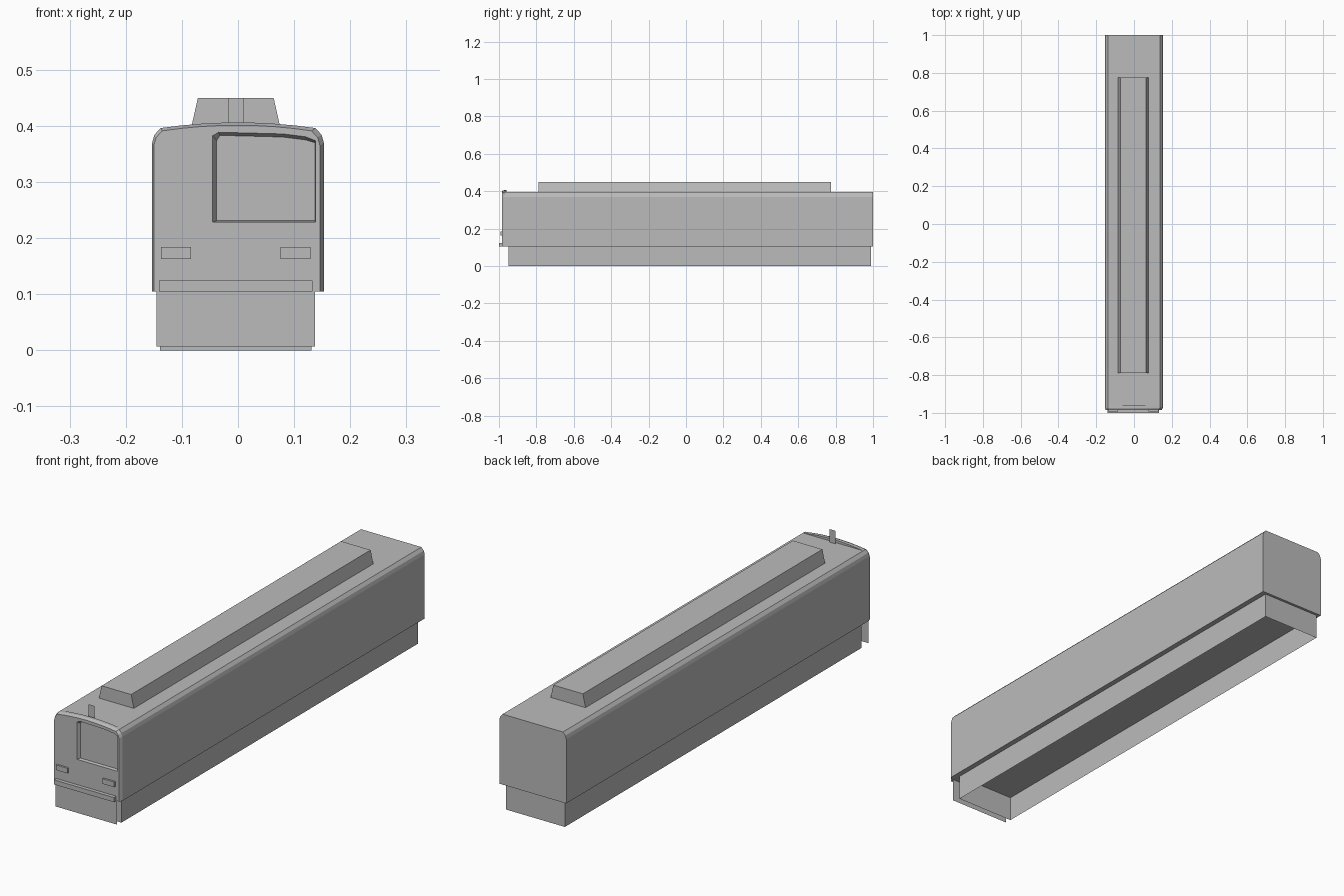
import bpy
import bmesh

cube = bpy.data.objects.get("Cube")
if cube:
    bpy.data.objects.remove(cube, do_unlink=True)

CX = -0.004      # centre line of the fittings
FLOOR = 0.105    # underside of the body
ROOF = 0.396

grey = bpy.data.materials.new("plain_grey")
grey.use_nodes = True
grey.diffuse_color = (0.5, 0.5, 0.5, 1)
grey.node_tree.nodes["Principled BSDF"].inputs["Base Color"].default_value = (0.5, 0.5, 0.5, 1)


def loft(name, rings, caps=True):
    """Skin a list of equal rings; a single ring gives a flat plate."""
    bm = bmesh.new()
    loops = [[bm.verts.new(p) for p in ring] for ring in rings]
    for a, b in zip(loops, loops[1:]):
        n = len(a)
        for i in range(n):
            j = (i + 1) % n
            bm.faces.new((a[i], a[j], b[j], b[i]))
    if caps:
        bm.faces.new(loops[0])
        if len(loops) > 1:
            bm.faces.new(loops[-1][::-1])
    if len(loops) > 1:
        bmesh.ops.recalc_face_normals(bm, faces=bm.faces)
    mesh = bpy.data.meshes.new(name)
    bm.to_mesh(mesh)
    bm.free()
    mesh.materials.append(grey)
    obj = bpy.data.objects.new(name, mesh)
    bpy.context.collection.objects.link(obj)
    return obj


def upright(y, half, z0, z1, cx=CX, half_top=None):
    """Four-sided ring standing in the xz plane."""
    top = half if half_top is None else half_top
    return [(cx - half, y, z0), (cx + half, y, z0), (cx + top, y, z1), (cx - top, y, z1)]


def section(y, left, right, top, crown=0.0, steps=8):
    """Carriage cross-section with rounded shoulders and an arched roof."""
    shoulder = [(0, FLOOR), (0, top - 0.026), (0.004, top - 0.012), (0.015, top)]
    pts = [(left + dx, y, z) for dx, z in shoulder]
    if crown:
        for i in range(1, steps):
            t = i / steps
            x = left + 0.015 + t * (right - left - 0.03)
            pts.append((x, y, top + crown * (1 - (2 * t - 1) ** 2)))
    pts += [(right - dx, y, z) for dx, z in reversed(shoulder)]
    return pts


# Long body and the arched cab front
loft("body", [section(-0.97, -0.153, 0.153, ROOF), section(1.0, -0.153, 0.153, ROOF)])
cab = loft("cab_front", [
    section(-0.96, -0.153, 0.153, ROOF, 0.010),
    section(-0.973, -0.153, 0.153, ROOF, 0.010),
    section(-0.985, -0.150, 0.146, 0.391, 0.010),
])

# Recessed windscreen, offset to one side
outer = [(-0.046, 0.228), (0.138, 0.228), (0.138, 0.374), (0.12, 0.381),
         (0.08, 0.386), (-0.035, 0.389), (-0.046, 0.383)]
inner = [(-0.038, 0.231), (0.137, 0.231), (0.137, 0.370), (0.12, 0.375),
         (0.08, 0.380), (-0.032, 0.383), (-0.038, 0.374)]
cutter = loft("windscreen_cutter", [[(x, -0.986, z) for x, z in outer],
                                    [(x, -0.973, z) for x, z in inner]])
cutter.hide_render = True
cut = cab.modifiers.new("windscreen", 'BOOLEAN')
cut.operation = 'DIFFERENCE'
cut.solver = 'EXACT'
cut.object = cutter
bpy.context.view_layer.objects.active = cab
bpy.ops.object.modifier_apply(modifier=cut.name)
bpy.data.objects.remove(cutter, do_unlink=True)

# Lamps and bumper on the cab front
for side, label in ((-1, "right"), (1, "left")):
    cx = CX + side * 0.1065
    loft(label + "_lamp", [upright(y, 0.0265, 0.163, 0.184, cx) for y in (-0.993, -0.98)])
loft("bumper", [upright(y, 0.137, FLOOR, 0.124) for y in (-1.0, -0.98)])

# Open-bottomed skirt and the thin apron ahead of it
loft("skirt", [[(CX + sx * 0.135, y, z) for sx, y in
                ((-1, -0.948), (1, -0.948), (1, 0.989), (-1, 0.989))]
               for z in (0, FLOOR)], caps=False)
loft("front_apron", [upright(-0.984, 0.141, 0.007, FLOOR)])

# Roof equipment housing and the small roof fin
loft("roof_housing", [upright(y, 0.080, ROOF - 0.002, 0.45, half_top=0.0675)
                      for y in (-0.788, 0.775)])
loft("roof_fin", [upright(-0.95, 0.0135, ROOF, 0.45)])
